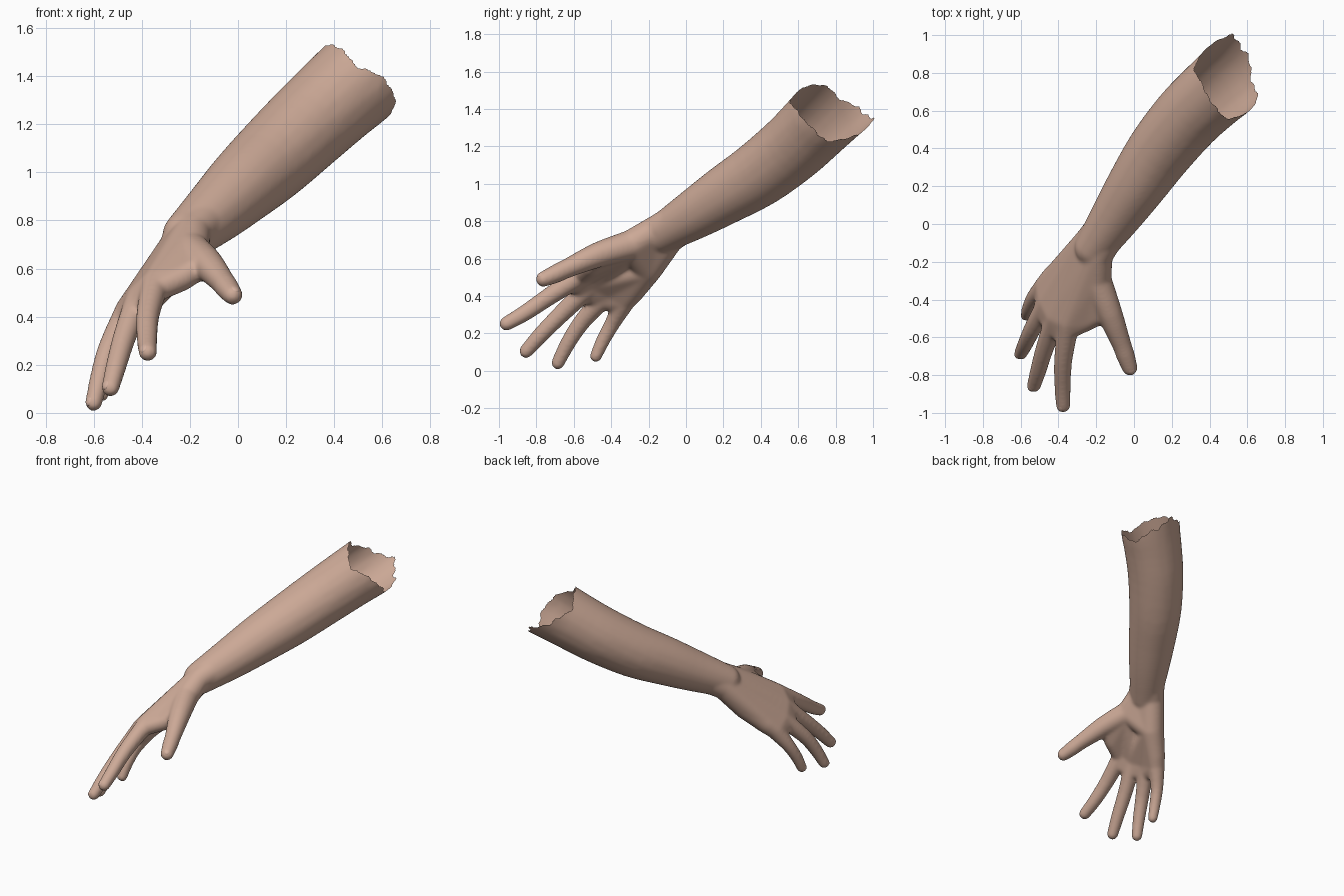
import bpy, bmesh, math
from mathutils import Vector, Matrix

if "Cube" in bpy.data.objects:
    bpy.data.objects.remove(bpy.data.objects["Cube"])

VOXEL = 0.0085


def material(name, rgb):
    m = bpy.data.materials.new(name)
    m.diffuse_color = (*rgb, 1)
    m.use_nodes = True
    m.node_tree.nodes["Principled BSDF"].inputs["Base Color"].default_value = m.diffuse_color
    return m


SKIN = material("skin", (0.61, 0.40, 0.31))
NAIL = material("nail", (0.66, 0.44, 0.35))

body = bmesh.new()


def hull(*balls):
    """Convex skin stretched over balls given as (x, y, z, radius)."""
    bm = bmesh.new()
    for x, y, z, r in balls:
        bmesh.ops.create_uvsphere(bm, u_segments=28, v_segments=16, radius=r,
                                  matrix=Matrix.Translation((x, y, z)))
    pts = [v.co.copy() for v in bm.verts]
    bm.clear()
    res = bmesh.ops.convex_hull(bm, input=[bm.verts.new(p) for p in pts])
    junk = {g for g in res["geom_interior"] + res["geom_unused"] if isinstance(g, bmesh.types.BMVert)}
    bmesh.ops.delete(bm, geom=list(junk), context='VERTS')
    tmp = bpy.data.meshes.new("hull")
    bm.to_mesh(tmp)
    bm.free()
    body.from_mesh(tmp)
    bpy.data.meshes.remove(tmp)


def chain(balls, steps=3):
    """Tube through the balls along a smooth curve."""
    p = [Vector(b) for b in balls]
    p = [2 * p[0] - p[1]] + p + [2 * p[-1] - p[-2]]
    path = []
    for a, b, c, d in zip(p, p[1:], p[2:], p[3:]):
        for i in range(steps):
            t = i / steps
            path.append(0.5 * (2 * b + (c - a) * t + (2 * a - 5 * b + 4 * c - d) * t ** 2
                               + (3 * b - a - 3 * c + d) * t ** 3))
    path.append(p[-2])
    for a, b in zip(path, path[1:]):
        hull(a, b)


def between(a, b, t, r):
    v = Vector(a[:3]).lerp(Vector(b[:3]), t)
    return (*v, r)


# Forearm, overlong at the elbow so it can be torn open later
wrist_in = (-0.19, -0.165, 0.75, 0.078)
wrist_out = (-0.232, -0.09, 0.71, 0.081)
arm = [(-0.21, -0.125, 0.735, 0.105), (-0.09, 0.05, 0.84, 0.134), (0.02, 0.215, 0.943, 0.157),
       (0.14, 0.39, 1.052, 0.175), (0.285, 0.565, 1.19, 0.186), (0.41, 0.685, 1.305, 0.193),
       (0.50, 0.765, 1.385, 0.199), (0.61, 0.89, 1.495, 0.201), (0.72, 1.02, 1.6, 0.201)]
chain(arm)
hull(wrist_in, wrist_out, arm[1][:3] + (0.11,))

# Fingers: knuckle, two joints, tip
fingers = {
    "index": [(-0.345, -0.52, 0.535, 0.058), (-0.375, -0.72, 0.405, 0.049),
              (-0.378, -0.86, 0.31, 0.044), (-0.375, -0.96, 0.252, 0.039)],
    "middle": [(-0.41, -0.49, 0.475, 0.058), (-0.47, -0.65, 0.32, 0.049),
               (-0.505, -0.77, 0.2, 0.044), (-0.53, -0.855, 0.105, 0.038)],
    "ring": [(-0.455, -0.41, 0.425, 0.057), (-0.535, -0.55, 0.27, 0.047),
             (-0.573, -0.63, 0.15, 0.042), (-0.60, -0.685, 0.042, 0.036)],
    "little": [(-0.465, -0.325, 0.38, 0.059), (-0.528, -0.39, 0.26, 0.043),
               (-0.556, -0.445, 0.16, 0.038), (-0.568, -0.482, 0.078, 0.033)],
}
thumb = [(-0.2, -0.29, 0.675, 0.08), (-0.13, -0.47, 0.62, 0.068),
         (-0.068, -0.63, 0.55, 0.052), (-0.047, -0.69, 0.522, 0.05), (-0.022, -0.762, 0.49, 0.042)]
for f in fingers.values():
    chain(f)
chain(thumb)

# Palm: one wedge between each pair of neighbouring knuckles
heel = (-0.325, -0.205, 0.55, 0.082)
edge = (-0.425, -0.285, 0.43, 0.066)
rows = list(fingers.values())
kn = [f[0] for f in rows]
hull(wrist_in, thumb[0], kn[0], kn[1])
hull(wrist_in, wrist_out, kn[1], kn[2])
hull(wrist_in, wrist_out, heel)
hull(wrist_out, heel, kn[2], kn[3])
hull(heel, edge, kn[3], kn[2])
hull(heel, kn[1], kn[2])
# Webs of skin between the finger roots
reach = (0.42, 0.36, 0.32, 0.25)
roots = [between(f[0], f[1], t, 0.046) for f, t in zip(rows, reach)]
for i in range(3):
    hull(kn[i], kn[i + 1], roots[i], roots[i + 1])
# Ball of the thumb and the web towards the index finger
web = (-0.235, -0.505, 0.56, 0.055)
hull(thumb[0], between(thumb[0], thumb[1], 0.9, 0.055), web)
hull(thumb[0], web, kn[0], between(rows[0][0], rows[0][1], 0.2, 0.052))
hull(thumb[0], heel, wrist_in)

# Blend all parts into one smooth skin
mesh = bpy.data.meshes.new("arm_and_hand")
body.to_mesh(mesh)
body.free()
obj = bpy.data.objects.new("arm_and_hand", mesh)
bpy.context.collection.objects.link(obj)
bpy.context.view_layer.objects.active = obj
obj.select_set(True)
rm = obj.modifiers.new("blend", 'REMESH')
rm.mode = 'VOXEL'
rm.voxel_size = VOXEL
sm = obj.modifiers.new("soften", 'SMOOTH')
sm.factor = 0.5
sm.iterations = 20
for name in ("blend", "soften"):
    bpy.ops.object.modifier_apply(modifier=name)

# Tear the upper end open along a ragged, slanted rim
AXIS = Vector((0.55, 0.65, 0.52)).normalized()
LONG = Vector((-0.24, 0.73, -0.64)).normalized()
SIDE = AXIS.cross(LONG)
CENTRE = Vector((0.50, 0.765, 1.385))


def beyond_rim(p):
    d = p - CENTRE
    a = math.atan2(d.dot(SIDE), d.dot(LONG))
    c = math.cos(a)
    low, high = max(-c, 0), max(c, 0)
    rag = 0.006 * math.sin(7 * a + 1) + 0.004 * math.sin(17 * a)
    limit = 1.475 - 0.08 * low ** 4 + 0.15 * high ** 2.2 + rag * (1 + 1.5 * high)
    return p.dot(AXIS) > limit


bm = bmesh.new()
bm.from_mesh(obj.data)
bmesh.ops.delete(bm, geom=[f for f in bm.faces if beyond_rim(f.calc_center_median())], context='FACES')
rim = [v for v in bm.verts if v.is_boundary]
bmesh.ops.smooth_vert(bm, verts=rim, factor=0.5, use_axis_x=True, use_axis_y=True, use_axis_z=True)
bm.to_mesh(obj.data)
bm.free()
obj.data.materials.clear()
obj.data.materials.append(SKIN)
obj.data.shade_smooth()


# Nails: thin domes set into the back of each fingertip
def nail(name, joint, tip, back):
    a, b = Vector(joint[:3]), Vector(tip[:3])
    along = (b - a).normalized()
    up = (Vector(back) - along * along.dot(Vector(back))).normalized()
    across = along.cross(up)
    r = tip[3] * 0.9
    bm = bmesh.new()
    bmesh.ops.create_uvsphere(bm, u_segments=20, v_segments=12, radius=1)
    bmesh.ops.scale(bm, vec=(r * 0.66, r * 0.9, r * 0.4), verts=bm.verts)
    rot = Matrix((across, along, up)).transposed().to_4x4()
    bm.transform(Matrix.Translation(b + up * r * 0.66 - along * r * 0.15) @ rot)
    me = bpy.data.meshes.new(name)
    bm.to_mesh(me)
    bm.free()
    me.materials.append(NAIL)
    me.shade_smooth()
    bpy.context.collection.objects.link(bpy.data.objects.new(name, me))


for n, f in fingers.items():
    nail(n + "_nail", f[-2], f[-1], (-0.6, -0.2, 0.65))
nail("thumb_nail", thumb[-2], thumb[-1], (0.25, -0.2, 0.9))
